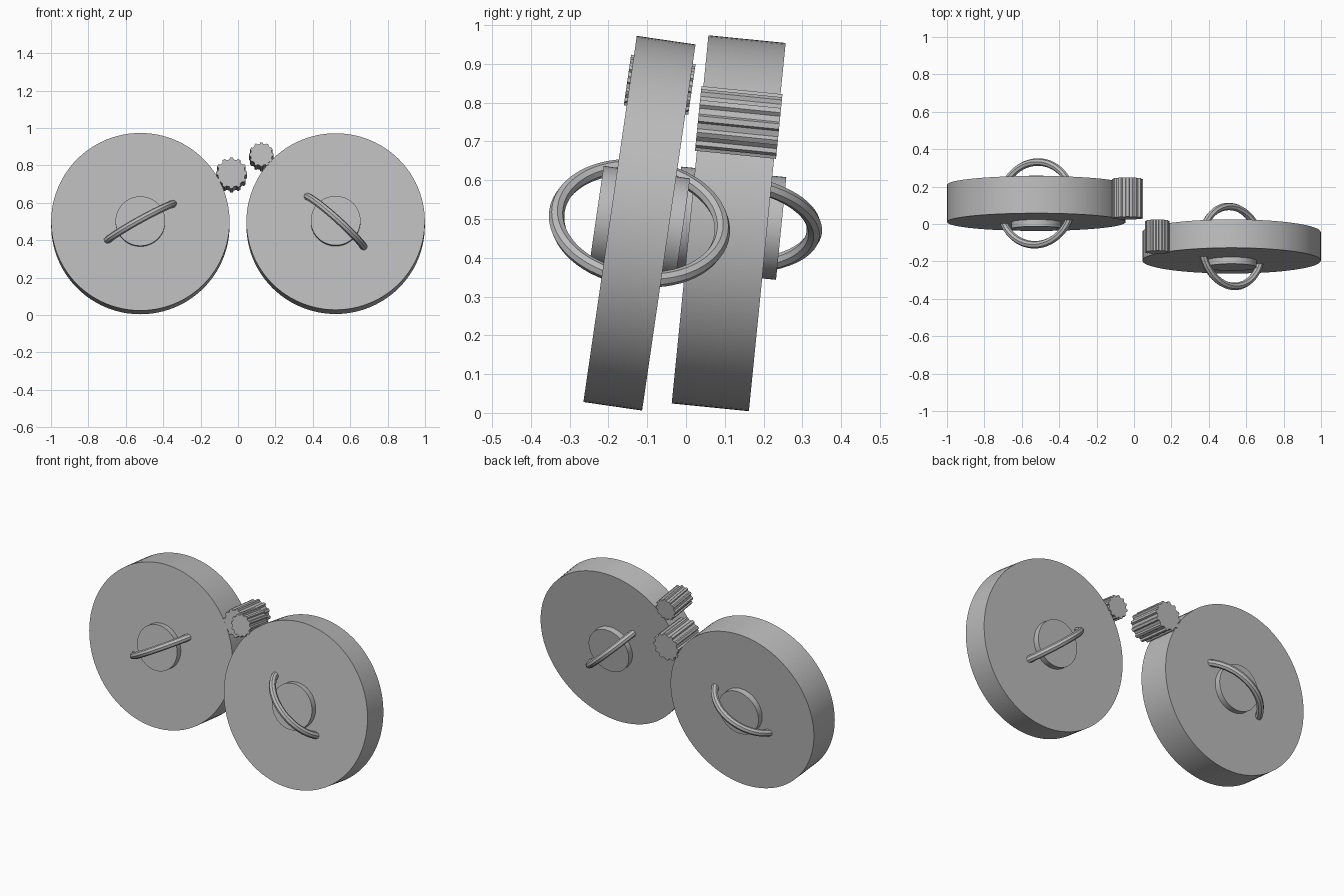
import bpy
import bmesh
from math import sin, cos, pi, radians
from mathutils import Matrix

cube = bpy.data.objects.get("Cube")
if cube:
    bpy.data.objects.remove(cube)

grey = bpy.data.materials.new("plain grey")
grey.use_nodes = True
colour = (0.5, 0.5, 0.5, 1)
grey.diffuse_color = colour
grey.node_tree.nodes["Principled BSDF"].inputs["Base Color"].default_value = colour


def finish(obj, name, matrix, angle):
    obj.name = name
    obj.data.materials.append(grey)
    obj.matrix_world = matrix
    bpy.ops.object.select_all(action='DESELECT')
    obj.select_set(True)
    bpy.context.view_layer.objects.active = obj
    bpy.ops.object.shade_smooth_by_angle(angle=radians(angle))


def prism(name, outline, length, matrix, angle):
    """Extrude a flat (x, z) outline along y, centred."""
    bm = bmesh.new()
    base = bm.faces.new([bm.verts.new((x, -length / 2, z)) for x, z in outline])
    top = bmesh.ops.extrude_face_region(bm, geom=[base])["geom"]
    moved = [v for v in top if isinstance(v, bmesh.types.BMVert)]
    bmesh.ops.translate(bm, verts=moved, vec=(0, length, 0))
    bmesh.ops.recalc_face_normals(bm, faces=bm.faces)
    mesh = bpy.data.meshes.new(name)
    bm.to_mesh(mesh)
    bm.free()
    obj = bpy.data.objects.new(name, mesh)
    bpy.context.collection.objects.link(obj)
    finish(obj, name, matrix, angle)


def circle(radius, sides):
    return [(radius * cos(2 * pi * i / sides), radius * sin(2 * pi * i / sides))
            for i in range(sides)]


def gear(radius, teeth):
    """Rounded tooth outline with four points per tooth."""
    points = []
    for i in range(teeth):
        for step, scale in ((-0.3, 0.88), (-0.16, 1), (0.16, 1), (0.3, 0.88)):
            a = 2 * pi * (i + step) / teeth
            points.append((radius * scale * cos(a), radius * scale * sin(a)))
    return points


def wheel(side, centre, tilt, thickness, hub_length, ring_radius, ring_angle,
          pinion_at, pinion_radius, pinion_length, teeth):
    frame = Matrix.Translation(centre) @ Matrix.Rotation(radians(-tilt), 4, 'X')

    # Broad disc with a hub standing proud of both faces
    prism(side + "_disc", circle(0.477, 96), thickness, frame, 30)
    prism(side + "_hub", circle(0.133, 64), hub_length, frame, 30)

    # Ring handle passing through the disc
    bpy.ops.mesh.primitive_torus_add(major_radius=ring_radius, minor_radius=0.02,
                                     major_segments=64, minor_segments=8)
    turn = Matrix.Rotation(radians(-ring_angle), 4, 'Y')
    finish(bpy.context.object, side + "_ring", frame @ turn, 30)

    # Small toothed pinion touching the rim
    offset = Matrix.Translation((pinion_at[0], 0, pinion_at[1]))
    prism(side + "_pinion", gear(pinion_radius, teeth), pinion_length,
          frame @ offset, 20)


wheel("left", (0.522, -0.12, 0.489), 8.3, 0.153, 0.225, 0.215, -42,
      (-0.397, 0.361), 0.066, 0.168, 12)
wheel("right", (-0.522, 0.11, 0.489), 5.7, 0.2, 0.272, 0.222, 29,
      (0.487, 0.261), 0.084, 0.21, 12)
